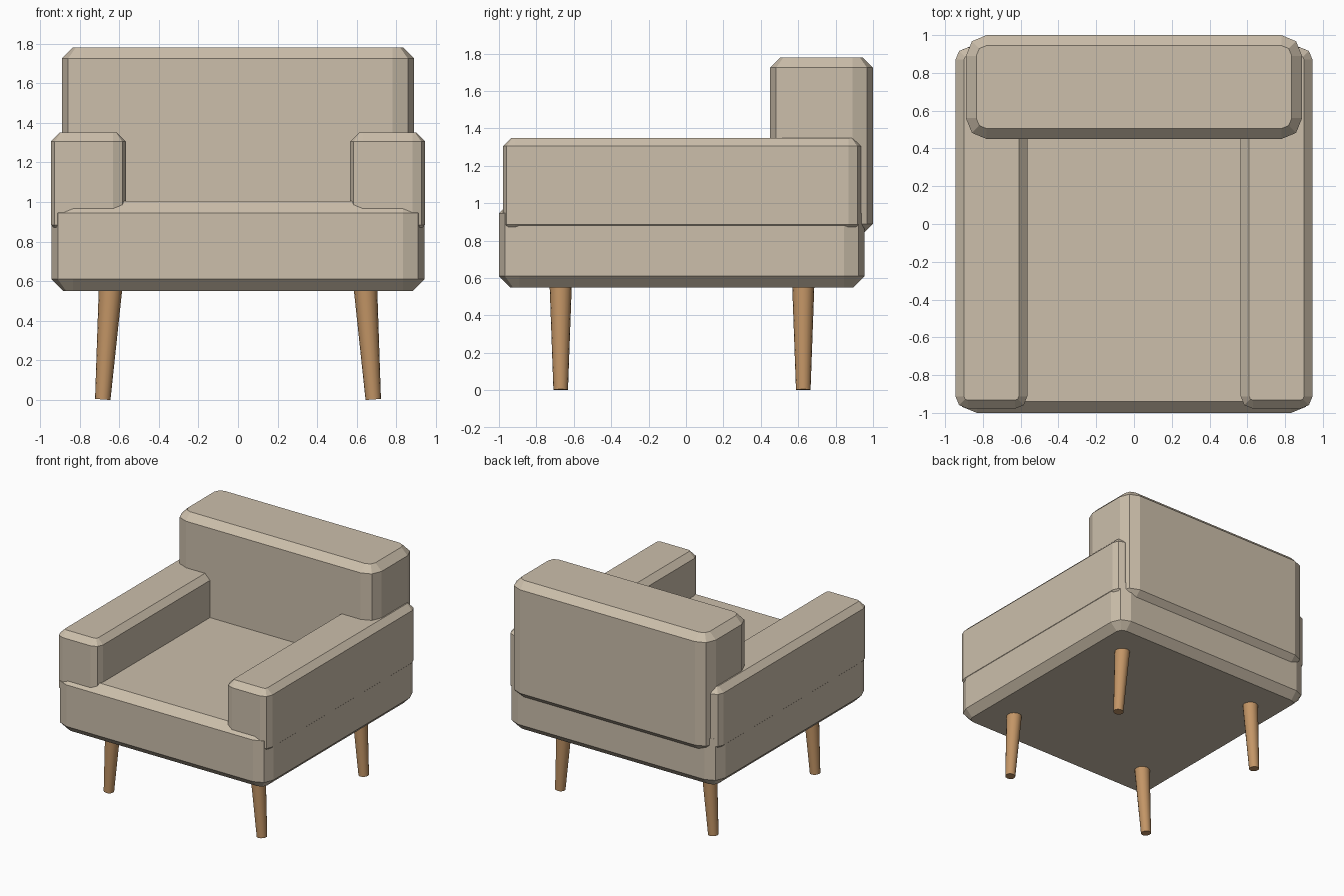
import bpy, bmesh, math
from mathutils import Matrix

if "Cube" in bpy.data.objects:
    bpy.data.objects.remove(bpy.data.objects["Cube"])


def material(name, rgb):
    m = bpy.data.materials.new(name)
    m.diffuse_color = (*rgb, 1.0)
    m.use_nodes = True
    m.node_tree.nodes["Principled BSDF"].inputs["Base Color"].default_value = m.diffuse_color
    return m


fabric = material("beige_fabric", (0.604, 0.520, 0.407))
wood = material("warm_wood", (0.546, 0.302, 0.133))


def finish(bm, name, mat):
    bmesh.ops.recalc_face_normals(bm, faces=bm.faces[:])
    mesh = bpy.data.meshes.new(name)
    bm.to_mesh(mesh)
    bm.free()
    obj = bpy.data.objects.new(name, mesh)
    obj.data.materials.append(mat)
    bpy.context.collection.objects.link(obj)
    return obj


def cushion(name, x, y, z, radius, chamfer):
    """Block with two-step rounded upright corners and chamfered top and bottom."""
    bm = bmesh.new()

    def ring(height, inset):
        r = radius - inset
        corners = ((x[1], y[1], -1, -1, 0), (x[0], y[1], 1, -1, 90),
                   (x[0], y[0], 1, 1, 180), (x[1], y[0], -1, 1, 270))
        verts = []
        for cx, cy, sx, sy, start in corners:
            for step in (0, 45, 90):
                a = math.radians(start + step)
                verts.append(bm.verts.new((cx + sx * radius + r * math.cos(a),
                                           cy + sy * radius + r * math.sin(a), height)))
        return verts

    rings = [ring(z[0], chamfer), ring(z[0] + chamfer, 0),
             ring(z[1] - chamfer, 0), ring(z[1], chamfer)]
    for low, high in zip(rings, rings[1:]):
        for i in range(len(low)):
            j = (i + 1) % len(low)
            bm.faces.new((low[i], low[j], high[j], high[i]))
    bm.faces.new(rings[0][::-1])
    bm.faces.new(rings[-1])
    return finish(bm, name, fabric)


# Upholstery
cushion("seat", (-0.942, 0.942), (-1.0, 0.955), (0.55, 1.005), 0.11, 0.06)
cushion("backrest", (-0.89, 0.89), (0.45, 1.0), (0.835, 1.78), 0.11, 0.055)
cushion("left_armrest", (-0.945, -0.565), (-0.978, 0.935), (0.84, 1.35), 0.065, 0.045)
cushion("right_armrest", (0.565, 0.945), (-0.978, 0.935), (0.84, 1.35), 0.065, 0.045)

# Tapered legs, splayed sideways
for side, sx in (("left", -1), ("right", 1)):
    for end, y in (("front", -0.67), ("back", 0.627)):
        bm = bmesh.new()
        length = 0.58
        bmesh.ops.create_cone(bm, cap_ends=True, segments=16, radius1=0.039,
                              radius2=0.06, depth=length,
                              matrix=Matrix.Translation((0, 0, length / 2)))
        bm.transform(Matrix.Translation((sx * 0.683, y, 0.003))
                     @ Matrix.Rotation(-sx * math.radians(4), 4, 'Y'))
        leg = finish(bm, f"{end}_{side}_leg", wood)
        bpy.ops.object.select_all(action='DESELECT')
        leg.select_set(True)
        bpy.context.view_layer.objects.active = leg
        bpy.ops.object.shade_smooth_by_angle(angle=math.radians(40))
